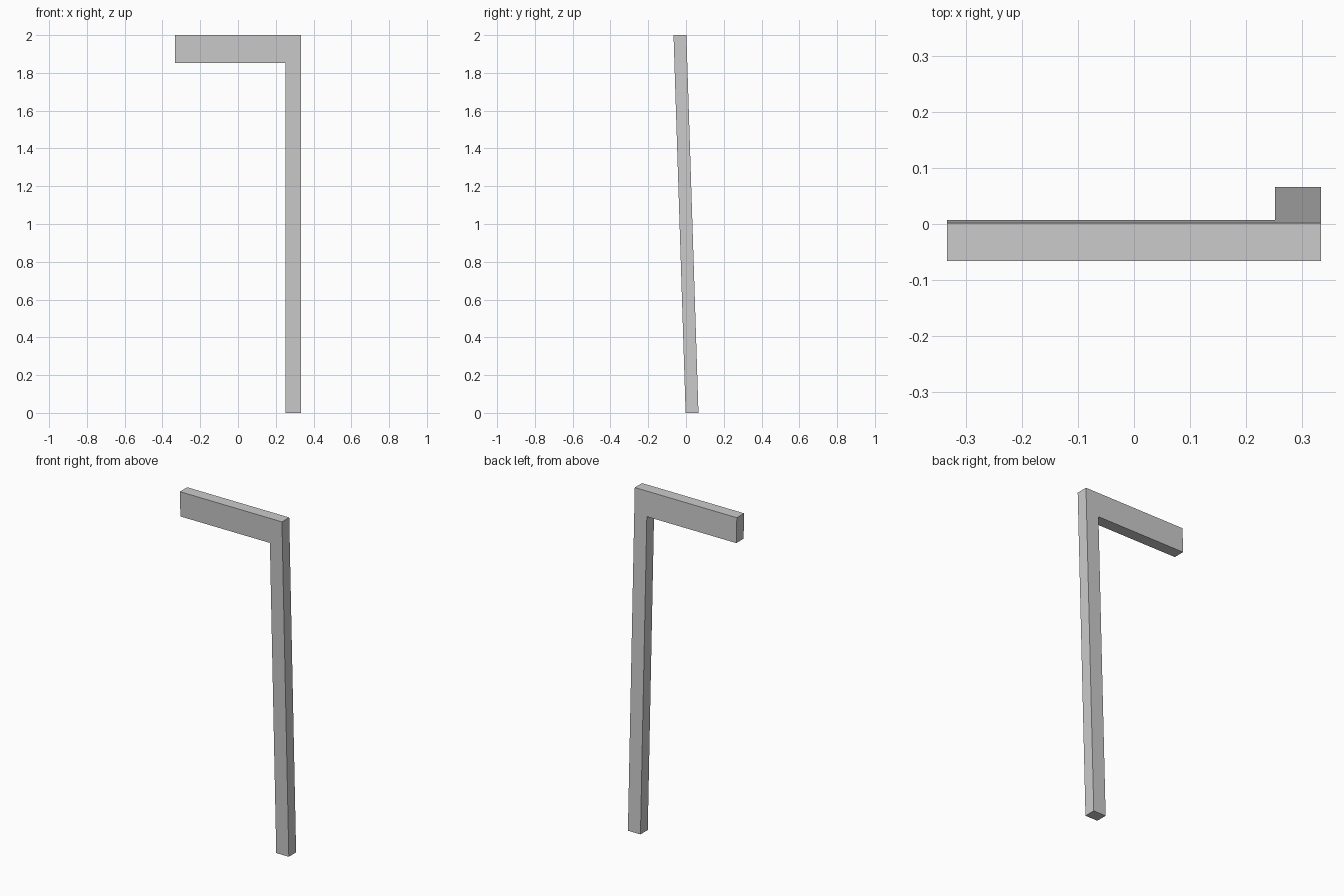
import bpy, bmesh
from mathutils import Vector

if "Cube" in bpy.data.objects:
    bpy.data.objects.remove(bpy.data.objects["Cube"])

# Proportions
HALF_W, POST_X = 0.333, 0.251     # outer half width, inner face of the post
HEIGHT, BEAM_Z = 2.0, 1.852       # overall height, underside of the beam
DEPTH, LEAN = 0.068, 0.064        # thickness, forward lean over full height

# Upside-down L profile of post and beam, seen from the front
profile = [(POST_X, 0), (HALF_W, 0), (HALF_W, HEIGHT),
           (-HALF_W, HEIGHT), (-HALF_W, BEAM_Z), (POST_X, BEAM_Z)]

bm = bmesh.new()
front = bm.faces.new([bm.verts.new((x, -DEPTH / 2, z)) for x, z in profile])
res = bmesh.ops.extrude_face_region(bm, geom=[front], use_keep_orig=True)
back = [v for v in res["geom"] if isinstance(v, bmesh.types.BMVert)]
bmesh.ops.translate(bm, verts=back, vec=Vector((0, DEPTH, 0)))

# Lean the frame forward
for v in bm.verts:
    v.co.y += LEAN * (0.5 - v.co.z / HEIGHT)

bmesh.ops.recalc_face_normals(bm, faces=bm.faces)
mesh = bpy.data.meshes.new("leaning_post_and_beam")
bm.to_mesh(mesh)
bm.free()
bpy.context.collection.objects.link(
    bpy.data.objects.new("leaning_post_and_beam", mesh))
